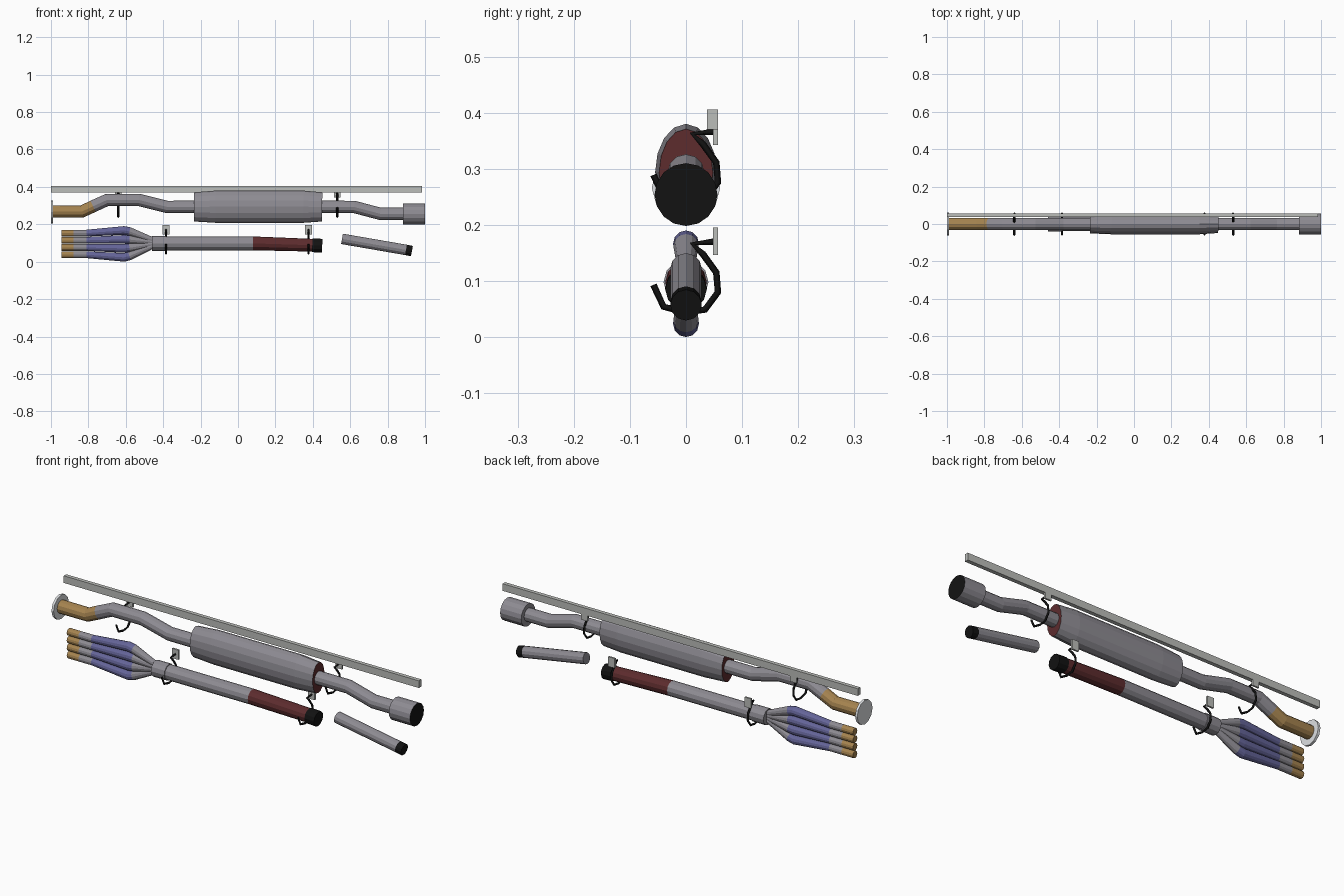
import bpy, bmesh, math
from mathutils import Vector

if "Cube" in bpy.data.objects:
    bpy.data.objects.remove(bpy.data.objects["Cube"])


def material(name, rgb):
    m = bpy.data.materials.new(name)
    m.diffuse_color = (*rgb, 1)
    m.use_nodes = True
    m.node_tree.nodes["Principled BSDF"].inputs["Base Color"].default_value = m.diffuse_color
    return m


GREY = material("steel grey", (0.27, 0.26, 0.29))
GOLD = material("heat gold", (0.38, 0.23, 0.08))
BLUE = material("heat blue", (0.13, 0.13, 0.32))
RED = material("rust red", (0.11, 0.025, 0.027))
BLACK = material("black", (0.006, 0.006, 0.006))
PALE = material("pale beam", (0.50, 0.51, 0.49))
WHITE = material("flange white", (0.72, 0.74, 0.76))


def tube(name, path, mats, caps=None, sides=12):
    """Sweep an ellipse along (x, z, half_width, half_height) stations; one material per segment."""
    bm = bmesh.new()
    pts = [Vector((p[0], 0, p[1])) for p in path]
    rings = []
    for i, (x, z, ry, rz) in enumerate(path):
        a = (pts[i] - pts[i - 1]).normalized() if i else Vector()
        b = (pts[i + 1] - pts[i]).normalized() if i < len(pts) - 1 else Vector()
        t = (a + b).normalized()
        up = Vector((-t.z, 0, t.x))
        ring = []
        for k in range(sides):
            ang = 2 * math.pi * k / sides
            ring.append(bm.verts.new(pts[i] + up * rz * math.cos(ang)
                                     + Vector((0, ry * math.sin(ang), 0))))
        rings.append(ring)
    palette = list(dict.fromkeys(list(mats) + list(caps or ())))
    for r0, r1, m in zip(rings, rings[1:], mats):
        for k in range(sides):
            j = (k + 1) % sides
            f = bm.faces.new((r0[k], r0[j], r1[j], r1[k]))
            f.material_index = palette.index(m)
    for ring, m in zip((rings[0], rings[-1]), caps or (mats[0], mats[-1])):
        bm.faces.new(ring).material_index = palette.index(m)
    bmesh.ops.recalc_face_normals(bm, faces=bm.faces)
    me = bpy.data.meshes.new(name)
    bm.to_mesh(me)
    bm.free()
    for m in palette:
        me.materials.append(m)
    ob = bpy.data.objects.new(name, me)
    bpy.context.collection.objects.link(ob)
    return ob


def box(name, x, y, z, mat):
    bpy.ops.mesh.primitive_cube_add(size=1, location=[sum(r) / 2 for r in (x, y, z)])
    ob = bpy.context.object
    ob.name = name
    ob.scale = [r[1] - r[0] for r in (x, y, z)]
    ob.data.materials.append(mat)


def pipe(name, points, radius, mats, caps=None):
    return tube(name, [(x, z, radius, radius) for x, z in points], mats, caps)


def hanger(x, lift):
    """Bent strap hook around a pipe, with its mounting plate."""
    cu = bpy.data.curves.new("hanger_hook", 'CURVE')
    cu.dimensions = '3D'
    cu.bevel_depth = 0.006
    cu.bevel_resolution = 0
    cu.use_fill_caps = True
    hook = [(.050, .170), (.012, .166), (.030, .148), (.054, .115), (.057, .080),
            (.034, .049), (0, .044), (-.040, .054), (-.058, .093)]
    sp = cu.splines.new('POLY')
    sp.points.add(len(hook) - 1)
    for p, (y, z) in zip(sp.points, hook):
        p.co = (x, y, z + lift, 1)
    cu.materials.append(BLACK)
    ob = bpy.data.objects.new("hanger_hook", cu)
    bpy.context.collection.objects.link(ob)
    box("hanger_plate", (x - .018, x + .018), (.048, .057), (.146 + lift, .195 + lift), PALE)


# Upper line: rail, flange, bent pipes, muffler, tip
box("rail", (-1, .985), (.037, .057), (.37, .406), PALE)
pipe("inlet_flange", [(-1, .266), (-.988, .266)], .061, [WHITE])
pipe("front_pipe", [(-.99, .268), (-.835, .268), (-.775, .296), (-.70, .33), (-.53, .33),
                    (-.38, .293), (-.22, .293)], .033, [GOLD] * 2 + [GREY] * 4)
tube("muffler", [(-.235, .293, .050, .078), (-.12, .294, .055, .086),
                 (.35, .294, .055, .086), (.45, .293, .048, .078)],
     [GREY] * 3, (RED, RED), 16)
pipe("rear_pipe", [(.44, .293), (.62, .293), (.76, .256), (.89, .256)], .033, [GREY] * 3)
tube("tail_tip", [(.882, .254, .056, .056), (1, .254, .056, .056)], [GREY], (GREY, BLACK), 16)

# Lower line: four header runners merging into a collector
for i in range(4):
    s = 1.5 - i
    tube("header_runner", [
        (-.945, .095 + s * .0385, .018, .018), (-.88, .095 + s * .0385, .018, .018),
        (-.81, .095 + s * .0385, .018, .018), (-.61, .095 + s * .048, .023, .023),
        (-.58, .096 + s * .044, .0225, .0225), (-.45, .100 + s * .009, .014, .014)],
        [GOLD, GREY, BLUE, BLUE, GREY])
tube("collector_pipe", [(-.46, .098, .040, .040), (-.385, .098, .040, .040),
                        (-.384, .098, .037, .037), (.08, .098, .037, .037),
                        (.40, .088, .034, .034)], [GREY] * 3 + [RED])
pipe("collector_end", [(.397, .088), (.45, .085)], .037, [BLACK])

# Loose tail piece
pipe("tail_piece", [(.556, .122), (.898, .063), (.93, .057)], .028, [GREY, BLACK])

# Hangers for both lines
for hx, lift in ((-.64, .196), (.53, .196), (-.385, 0), (.377, 0)):
    hanger(hx, lift)
